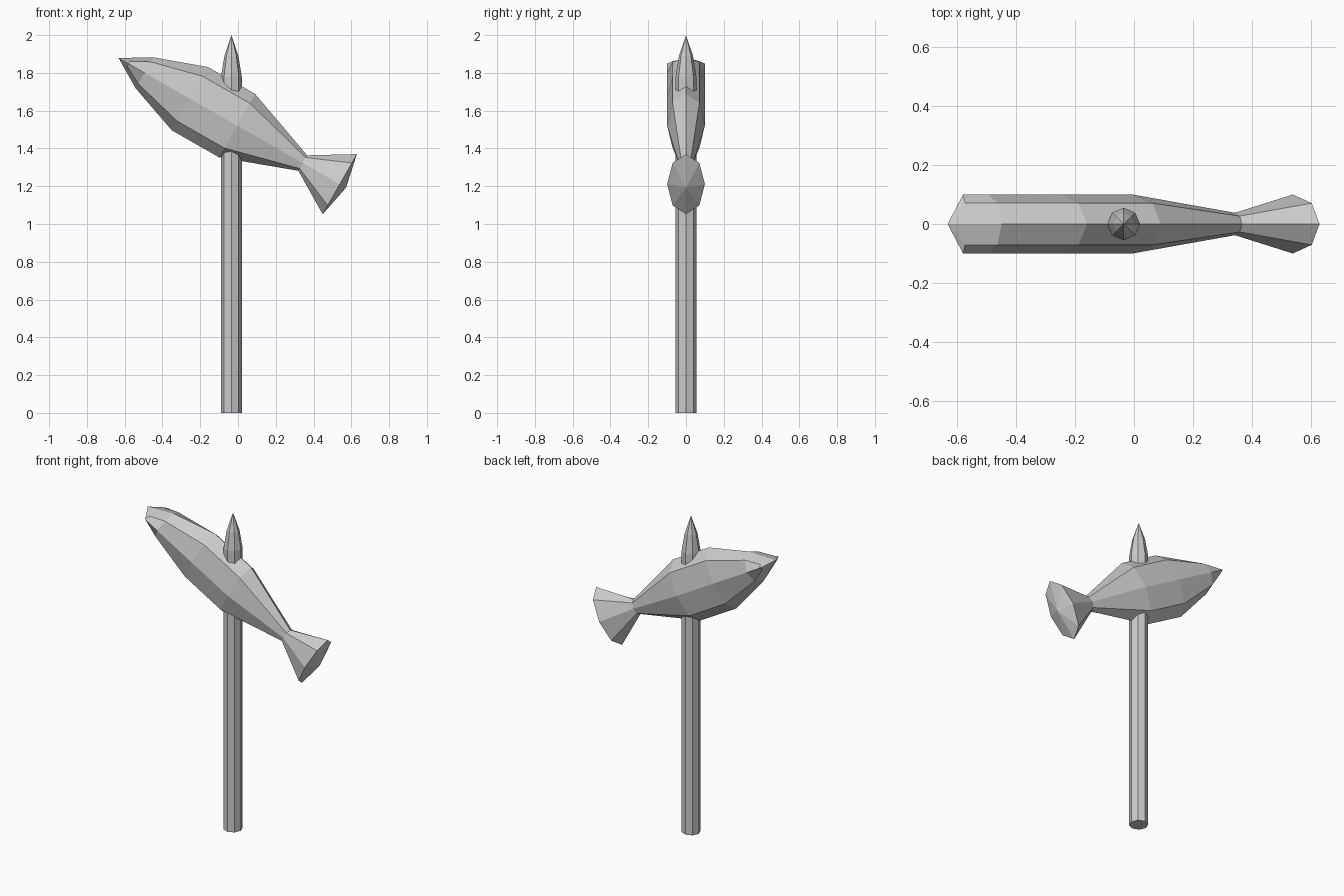
import bpy, bmesh
from math import sin, cos, radians, pi
from mathutils import Vector, Matrix

if "Cube" in bpy.data.objects:
    bpy.data.objects.remove(bpy.data.objects["Cube"])

SIDES = 8


def loft(name, rings, tip_start=None, tip_end=None):
    """Skin a list of point rings; close each end with a tip point or a flat cap."""
    bm = bmesh.new()
    rows = [[bm.verts.new(p) for p in ring] for ring in rings]
    for a, b in zip(rows, rows[1:]):
        for i in range(SIDES):
            j = (i + 1) % SIDES
            bm.faces.new((a[i], a[j], b[j], b[i]))
    for row, tip in ((rows[0], tip_start), (rows[-1], tip_end)):
        if tip is None:
            bm.faces.new(row)
        else:
            t = bm.verts.new(tip)
            for i in range(SIDES):
                bm.faces.new((row[i], row[(i + 1) % SIDES], t))
    bmesh.ops.remove_doubles(bm, verts=bm.verts, dist=0.0005)
    bmesh.ops.recalc_face_normals(bm, faces=bm.faces)
    mesh = bpy.data.meshes.new(name)
    bm.to_mesh(mesh)
    bm.free()
    obj = bpy.data.objects.new(name, mesh)
    bpy.context.collection.objects.link(obj)
    return obj


# Pole running through the fish, ending in a pointed finial
POLE_X = -0.035


def pole_ring(z, r):
    return [Vector((POLE_X + r * cos(2 * pi * i / SIDES), r * sin(2 * pi * i / SIDES), z))
            for i in range(SIDES)]


loft("pole", [pole_ring(0, 0.055), pole_ring(1.6, 0.055)])
loft("pole_spike",
     [pole_ring(z, r) for z, r in ((1.6, 0.055), (1.78, 0.055), (1.89, 0.037))],
     tip_end=(POLE_X, 0, 2.0))

# Fish: octagonal sections along an axis sloping 30 degrees down to the tail
axis = Matrix.Translation((-0.005, 0, 1.521)) @ Matrix.Rotation(radians(29.7), 4, 'Y')


def fish_ring(s, width, height):
    return [axis @ Vector((s, width * cos(2 * pi * i / SIDES), height * sin(2 * pi * i / SIDES)))
            for i in range(SIDES)]


# distance along axis, half width, half height
sections = [(-0.662, 0.1, 0.02), (-0.565, 0.1, 0.094), (-0.288, 0.1, 0.193),
            (0, 0.1, 0.193), (0.4, 0.038, 0.047), (0.626, 0.1, 0.183)]
rings = [fish_ring(*s) for s in sections]

# Pinch the mouth section to a point on the centre line
snout = axis @ Vector((-0.722, 0, 0))
rings[0][2] = rings[0][6] = snout

loft("fish", rings, tip_start=snout, tip_end=axis @ Vector((0.664, 0, 0)))
